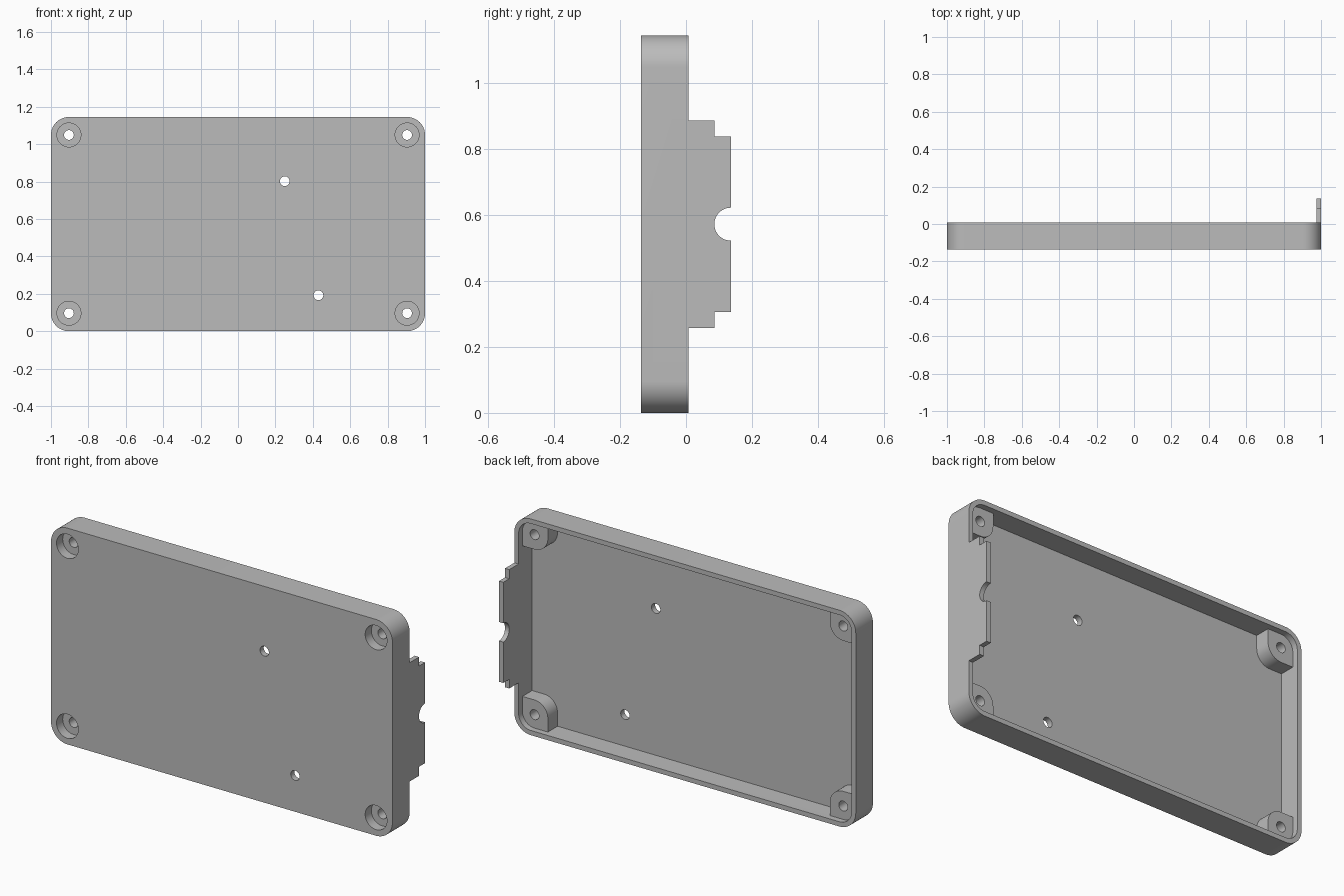
import bpy, bmesh
from math import pi, cos, sin

cube = bpy.data.objects.get("Cube")
if cube:
    bpy.data.objects.remove(cube, do_unlink=True)

HEIGHT = 1.145
MID = HEIGHT / 2
FRONT, RIM, BACK = -0.136, 0.008, 0.136
WALL, FLOOR = 0.025, 0.031
CORNER = 0.096          # outer corner radius, screw holes share its centre
POST = 0.078
POST_TOP = -0.024

grey = bpy.data.materials.new("grey plastic")
grey.use_nodes = True
colour = (0.5, 0.5, 0.5, 1)
grey.diffuse_color = colour
grey.node_tree.nodes["Principled BSDF"].inputs["Base Color"].default_value = colour


def arc(cx, cz, r, start, end, steps):
    return [(cx + r * cos(start + (end - start) * i / steps),
             cz + r * sin(start + (end - start) * i / steps)) for i in range(steps + 1)]


def rounded_rect(w, h, r):
    pts = []
    for i, (sx, sz) in enumerate([(1, 1), (-1, 1), (-1, -1), (1, -1)]):
        pts += arc(sx * (w - r), MID + sz * (h - r), r, i * pi / 2, (i + 1) * pi / 2, 16)
    return pts


def prism(name, pts, lo, hi, axis="y"):
    """Extrude a closed profile along y (points are x, z) or x (points are y, z)."""
    bm = bmesh.new()
    place = (lambda a, b, d: (a, d, b)) if axis == "y" else (lambda a, b, d: (d, a, b))
    face = bm.faces.new([bm.verts.new(place(a, b, lo)) for a, b in pts])
    out = bmesh.ops.extrude_face_region(bm, geom=[face])
    verts = [v for v in out["geom"] if isinstance(v, bmesh.types.BMVert)]
    bmesh.ops.translate(bm, verts=verts, vec=place(0, 0, hi - lo))
    bmesh.ops.recalc_face_normals(bm, faces=bm.faces)
    mesh = bpy.data.meshes.new(name)
    bm.to_mesh(mesh)
    bm.free()
    obj = bpy.data.objects.new(name, mesh)
    mesh.materials.append(grey)
    bpy.context.collection.objects.link(obj)
    return obj


def cylinder(name, x, z, r, lo, hi):
    return prism(name, arc(x, z, r, 0, 2 * pi, 40)[:-1], lo, hi)


def combine(target, other, operation):
    bpy.context.view_layer.objects.active = target
    mod = target.modifiers.new(operation.lower(), "BOOLEAN")
    mod.operation, mod.solver, mod.object = operation, "EXACT", other
    bpy.ops.object.modifier_apply(modifier=mod.name)
    bpy.data.objects.remove(other, do_unlink=True)


# Case block
case = prism("case_shell", rounded_rect(1, MID, CORNER), FRONT, RIM)

# Stepped side tab with a round cable notch
step_y, low, high = 0.086, 0.258, 0.306
notch = arc(BACK, MID, 0.05, -pi / 2, -3 * pi / 2, 24)
tab = [(-0.04, low), (step_y, low), (step_y, high), (BACK, high)] + notch + [
    (BACK, HEIGHT - high), (step_y, HEIGHT - high),
    (step_y, HEIGHT - low), (-0.04, HEIGHT - low)]
combine(case, prism("side_tab", tab, 0.9, 1, "x"), "UNION")

# Hollow interior, open at the back
cavity = rounded_rect(1 - WALL, MID - WALL, CORNER - WALL)
combine(case, prism("cavity", cavity, FRONT + FLOOR, 0.3), "DIFFERENCE")

# Corner screw posts, rounded on the inward and outward corners
for sx in (-1, 1):
    for sz in (-1, 1):
        x, z = sx * (1 - CORNER), MID + sz * (MID - CORNER)
        shape = arc(0, 0, POST, 0, pi / 2, 12) + [(-POST, POST)]
        shape = shape[:-1] + [(-POST, POST)] + arc(0, 0, POST, pi, 1.5 * pi, 12) + [(POST, -POST)]
        outline = [(x + sx * a, z + sz * b) for a, b in shape]
        combine(case, prism("post", outline, FRONT + 0.015, POST_TOP), "UNION")
        combine(case, cylinder("counterbore", x, z, 0.064, -0.3, FRONT + 0.052), "DIFFERENCE")
        combine(case, cylinder("screw_hole", x, z, 0.026, -0.3, 0.3), "DIFFERENCE")

# Two small holes through the panel
for x, z in [(0.25, 0.802), (0.43, 0.192)]:
    combine(case, cylinder("panel_hole", x, z, 0.026, -0.3, 0.3), "DIFFERENCE")

bpy.ops.object.select_all(action="DESELECT")
case.select_set(True)
bpy.context.view_layer.objects.active = case
bpy.ops.object.shade_smooth_by_angle(angle=pi / 6)
